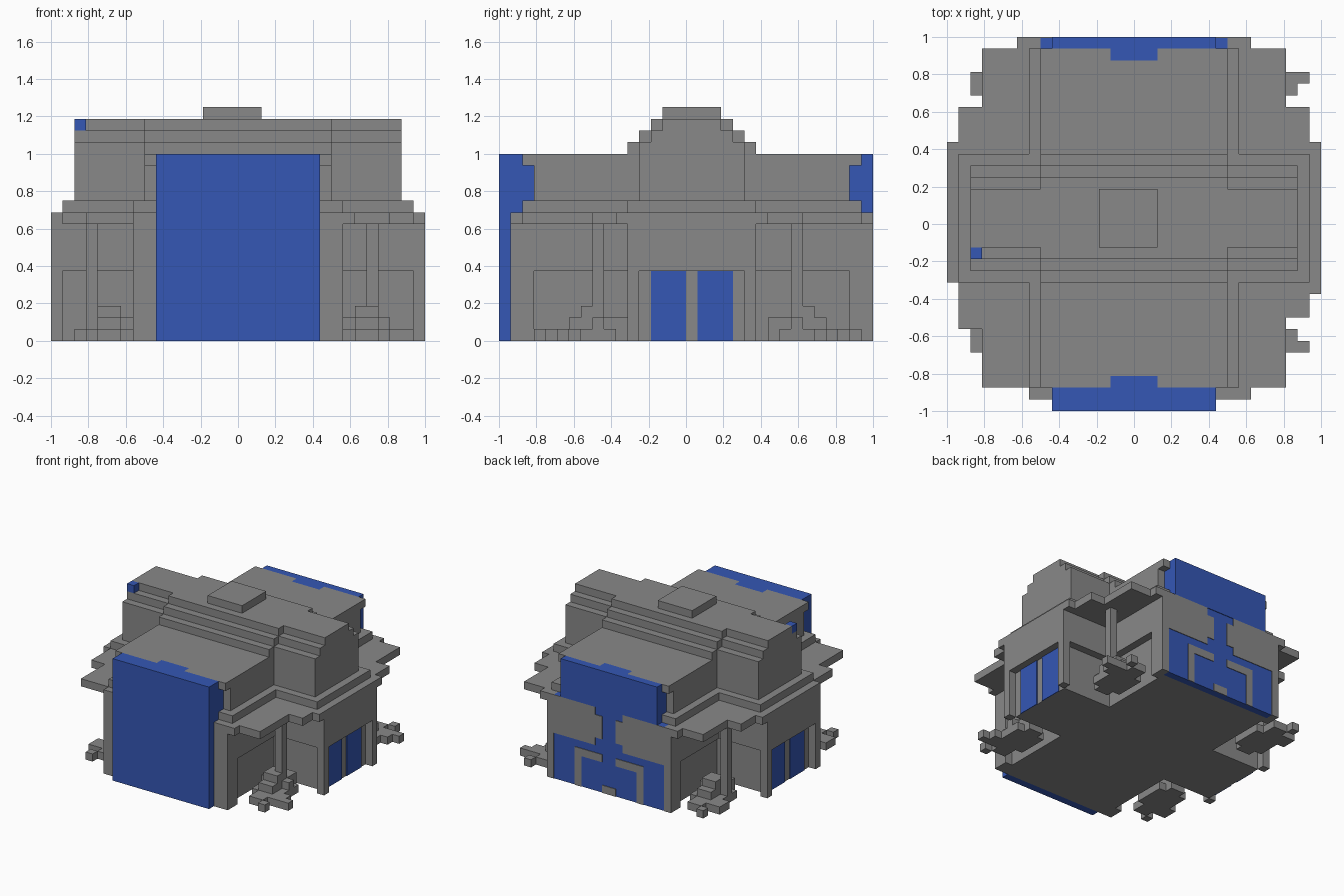
import bpy
import bmesh
from mathutils import Matrix, Vector

default_cube = bpy.data.objects.get("Cube")
if default_cube:
    bpy.data.objects.remove(default_cube, do_unlink=True)

UNIT = 1 / 16   # edge of one building block


def make_material(name, colour):
    material = bpy.data.materials.new(name)
    material.use_nodes = True
    material.diffuse_color = colour
    shader = material.node_tree.nodes["Principled BSDF"]
    shader.inputs["Base Color"].default_value = colour
    return material


grey = make_material("stone grey", (0.25, 0.25, 0.25, 1))
blue = make_material("panel blue", (0.035, 0.095, 0.46, 1))


def build(name, material, boxes, mirror=False):
    """Join boxes given as (x range, y range, z range) in block units."""
    bm = bmesh.new()
    for box in boxes:
        for sign in ((1, -1) if mirror else (1,)):
            spans = [tuple(sorted(sign * v for v in box[0])), box[1], box[2]]
            low = Vector([s[0] for s in spans]) * UNIT
            high = Vector([s[1] for s in spans]) * UNIT
            place = Matrix.Translation((low + high) / 2)
            size = Matrix.Diagonal((*(high - low), 1))
            bmesh.ops.create_cube(bm, size=1, matrix=place @ size)
    mesh = bpy.data.meshes.new(name)
    bm.to_mesh(mesh)
    bm.free()
    mesh.materials.append(material)
    obj = bpy.data.objects.new(name, mesh)
    bpy.context.collection.objects.link(obj)
    return obj


def half(width):
    return (-width, width)


# Ranges shared by several parts
LOWER, UPPER, WALL = (0, 6), (6, 11), (0, 11)
LEDGE, EAVE = (11, 12), (10, 11)

# Lower hall: solid cores, with posts and lintels leaving sunken panels
build("lower_core", grey, [
    (half(8), (-15, 15), WALL),
    (half(15), (-4, 5), WALL),
])
build("long_arm_shell", grey, [
    ((8, 9), (-15, 16), UPPER),
    ((8, 9), (-15, -13), LOWER),
    ((8, 9), (14, 16), LOWER),
], mirror=True)
build("cross_arm_shell", grey, [
    ((8, 16), (-5, 6), UPPER),
    ((15, 16), (-5, -4), LOWER),
    ((15, 16), (5, 6), LOWER),
], mirror=True)
build("side_windows", blue, [
    ((15, 15.1), (-3, 0), LOWER),
    ((15, 15.1), (1, 4), LOWER),
], mirror=True)

# Back facade: blue glazing with a thin grey frame over it
build("back_glazing", blue, [(half(8), (15, 15.92), WALL)])
FRAME = (15.9, 16)
build("back_frame", grey, [
    ((2, 8), FRAME, (6, 7)),
    ((1, 8), FRAME, (7, 10)),
    ((2, 8), FRAME, (10, 11)),
    ((1, 5), FRAME, (4, 5)),
    ((4, 5), FRAME, (0, 4)),
    ((0, 1), FRAME, (0, 1)),
], mirror=True)

# Stepped eaves and the ledge above them
build("eaves", grey, [
    (half(13), (-14, 15), EAVE),
    ((-15, 0), (-9, 10), EAVE),
    ((0, 15), (-8, 10), EAVE),
    ((-16, 0), (-5, 7), EAVE),
    ((0, 16), (-6, 7), EAVE),
    ((9, 10), (-15, -14), EAVE),
    ((9, 10), (15, 16), EAVE),
    ((-10, -9), (15, 16), EAVE),
])
build("ledge", grey, [
    (half(9), (-14, 15), LEDGE),
    (half(15), (-5, 6), LEDGE),
])

# Upper storey of the long arm
build("upper_body", grey, [
    (half(8), (-13, 14), (11, 16)),
    ((2, 8), (-14, -13), (15, 16)),
    ((2, 8), (14, 15), (15, 16)),
], mirror=True)

# Big blue panels on the two ends
build("front_panel", blue, [
    (half(7), (-16, -15), (0, 16)),
    (half(7), (-15, -14), (11, 16)),
    (half(7), (-14, -13), (11, 15)),
    (half(2), (-14, -13), (15, 16)),
])
build("back_panel", blue, [
    (half(7), (15, 16), (11, 16)),
    (half(7), (14, 15), (11, 15)),
    (half(2), (14, 15), (15, 16)),
])

# Stepped gable roof, one block wider over the crossing
build("gable_walls", grey, [(half(14), (-4, 5), (11, 17))])
roof = []
for step in range(3):
    z = (16 + step, 17 + step)
    roof.append((half(8), (step - 5, 6 - step), z))
    if step:
        roof.append((half(14), (step - 4, 5 - step), z))
build("gable_roof", grey, roof)
build("roof_cap", grey, [((-3, 2), (-2, 3), (19, 20))])
build("roof_marker", blue, [((-14, -13), (-3, -2), (18, 19))])

# A pillar with a ragged shrub in each corner, as offsets from the pillar
SHRUB = [
    ((-2, 2), (-1, 3), (0, 1)),
    ((-1, 1), (-2, 5), (0, 1)),
    ((1, 3), (2, 4), (0, 1)),
    ((1, 2), (5, 6), (0, 1)),
    ((-2, 2), (0, 1), (1, 2)),
    ((-1, 1), (-2, 3), (1, 2)),
    ((-1, 1), (0, 2), (2, 3)),
]
for side, side_name in ((1, "left"), (-1, "right")):
    for end, end_name in ((-1, "front"), (1, "back")):
        base_x, base_y = 11, (7 if end < 0 else 9)

        def corner(box):
            x = sorted(side * (base_x + v) for v in box[0])
            y = sorted(end * (base_y + v) for v in box[1])
            return (tuple(x), tuple(y), box[2])

        tip = [((3, 4), (3, 4), (0, 1))] if side > 0 else []
        build(f"{end_name}_{side_name}_shrub", grey,
              [corner(b) for b in SHRUB + tip])
        shift = 0 if side > 0 else 1
        build(f"{end_name}_{side_name}_pillar", grey,
              [corner(((shift, shift + 1), (0, 1), (0, 10)))])
